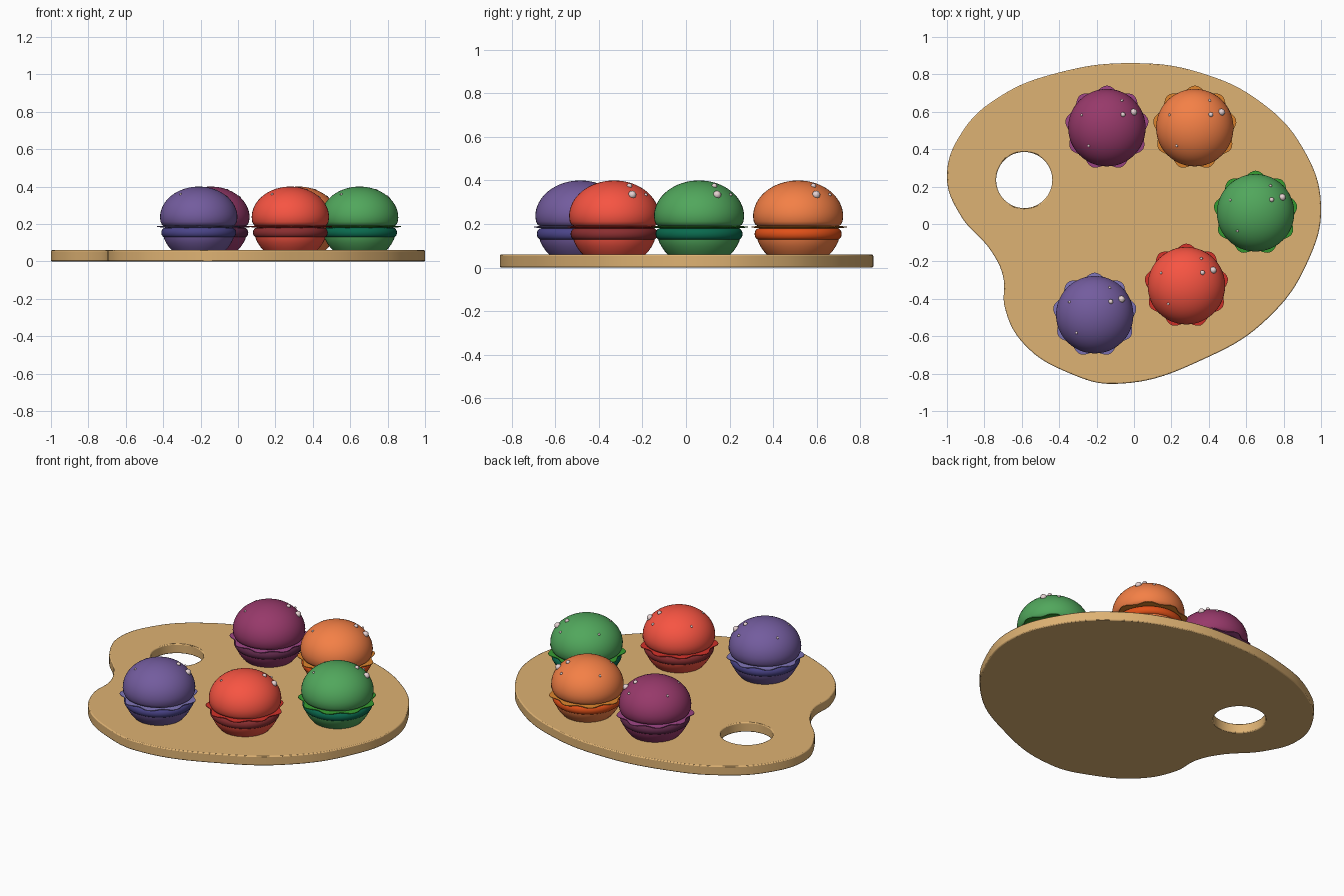
import bpy, bmesh
from math import sin, cos, pi, sqrt, radians

if "Cube" in bpy.data.objects:
    bpy.data.objects.remove(bpy.data.objects["Cube"])


def material(name, hexcol):
    rgb = [int(hexcol[i:i + 2], 16) / 255 for i in (0, 2, 4)]
    lin = [((c + 0.055) / 1.055) ** 2.4 if c > 0.04 else c / 12.92 for c in rgb]
    m = bpy.data.materials.new(name)
    m.diffuse_color = (*lin, 1)
    m.use_nodes = True
    m.node_tree.nodes["Principled BSDF"].inputs["Base Color"].default_value = m.diffuse_color
    return m


def smooth(ob, angle=35):
    bpy.ops.object.select_all(action='DESELECT')
    ob.select_set(True)
    bpy.context.view_layer.objects.active = ob
    bpy.ops.object.shade_smooth_by_angle(angle=radians(angle))


def finish(bm, name, mat, loc):
    bmesh.ops.remove_doubles(bm, verts=bm.verts, dist=1e-5)
    bmesh.ops.recalc_face_normals(bm, faces=bm.faces)
    me = bpy.data.meshes.new(name)
    bm.to_mesh(me)
    bm.free()
    ob = bpy.data.objects.new(name, me)
    bpy.context.collection.objects.link(ob)
    ob.location = loc
    me.materials.append(mat)
    smooth(ob)
    return ob


def lathe(name, profile, mat, loc, n=48, wave=lambda a, r: r):
    """Revolve (r, z) points about z; wave may vary the radius by angle."""
    bm = bmesh.new()
    rings = [[bm.verts.new((wave(2 * pi * i / n, r) * cos(2 * pi * i / n),
                            wave(2 * pi * i / n, r) * sin(2 * pi * i / n), z))
              for i in range(n)] if r > 0 else [bm.verts.new((0, 0, z))]
             for r, z in profile]
    for a, b in zip(rings, rings[1:]):
        for i in range(n):
            j = (i + 1) % n
            if len(a) == 1:
                bm.faces.new((a[0], b[i], b[j]))
            elif len(b) == 1:
                bm.faces.new((a[i], a[j], b[0]))
            else:
                bm.faces.new((a[i], a[j], b[j], b[i]))
    return finish(bm, name, mat, loc)


# Palette board: smooth closed outline with a thumb hole
outline = [(0, .86), (.35, .81), (.68, .65), (.90, .41), (1, .10), (.925, -.21),
           (.72, -.50), (.40, -.71), (-.10, -.855), (-.34, -.80), (-.59, -.64),
           (-.69, -.45), (-.70, -.28), (-.76, -.15), (-.93, .05), (-1, .25),
           (-.92, .49), (-.72, .68), (-.40, .81)]
cu = bpy.data.curves.new("palette_board", 'CURVE')
cu.dimensions, cu.fill_mode, cu.extrude = '2D', 'BOTH', 0.03
sp = cu.splines.new('BEZIER')
sp.bezier_points.add(len(outline) - 1)
sp.use_cyclic_u, sp.resolution_u = True, 8
for p, (x, y) in zip(sp.bezier_points, outline):
    p.co = (x, y, 0)
    p.handle_left_type = p.handle_right_type = 'AUTO'
hole = cu.splines.new('POLY')
hole.points.add(63)
hole.use_cyclic_u = True
for i, p in enumerate(hole.points):
    a = 2 * pi * i / 64
    p.co = (-.587 + .15 * cos(a), .235 + .15 * sin(a), 0, 1)
tmp = bpy.data.objects.new("outline_curve", cu)
bpy.context.collection.objects.link(tmp)
bpy.context.view_layer.update()
me = bpy.data.meshes.new_from_object(tmp.evaluated_get(bpy.context.evaluated_depsgraph_get()))
bm = bmesh.new()
bm.from_mesh(me)
bpy.data.objects.remove(tmp)
board = finish(bm, "palette_board", material("wood", "DEB273"), (0, 0, .03))
bev = board.modifiers.new("edge", 'BEVEL')
bev.width, bev.segments, bev.use_clamp_overlap = .006, 2, False
bev.limit_method, bev.angle_limit = 'ANGLE', radians(60)

# Burger profiles
RD, HD, ZD = .207, .165, .235
dome = [(0, .19), (.185, .19), (.197, .197), (.204, .212)]
dome += [(RD * cos(t * pi / 32), ZD + HD * sin(t * pi / 32)) for t in range(16)] + [(0, ZD + HD)]
patty = [(0, .128), (.183, .128)]
patty += [(.180 + .020 * cos(t), .154 + .026 * sin(t)) for t in [(-.5 + k / 8) * pi for k in range(9)]]
patty += [(0, .18)]
base = [(0, .058), (.142, .058), (.158, .075), (.173, .097), (.184, .118), (.187, .13), (0, .13)]
leaf = [(0, .179), (.17, .179), (.212, .184), (.212, .188), (.17, .193), (0, .193)]
seeds = [(.143, .083, .019), (.086, .07, .013), (.08, .145, .008),
         (-.135, .068, .007), (-.097, -.097, .007)]


def frill(a, r):
    return r + (.013 * cos(9 * (a - pi / 2)) if r > .2 else 0)


# name, x, y, bun, leaf, patty
burgers = [("purple", -.21, -.485, "735C9E", "7D73B4", "4A4488"),
           ("red", .28, -.33, "F75442", "D03028", "8A2E30"),
           ("green", .65, .06, "51A75C", "359A30", "0A6A4E"),
           ("orange", .325, .515, "F48046", "D9822C", "E05018"),
           ("plum", -.145, .515, "97396A", "9A4482", "622A4C")]
seed_mat = material("seed", "E6D2D2")
for n, x, y, c_bun, c_leaf, c_patty in burgers:
    bun = material(n + "_bun", c_bun)
    lathe(n + "_bottom_bun", base, bun, (x, y, 0))
    lathe(n + "_patty", patty, material(n + "_patty", c_patty), (x, y, 0))
    lathe(n + "_lettuce", leaf, material(n + "_lettuce", c_leaf), (x, y, 0), 108, frill)
    lathe(n + "_top_bun", dome, bun, (x, y, 0))
    # Seeds sit on the dome surface
    bm = bmesh.new()
    for sx, sy, r in seeds:
        z = ZD + HD * sqrt(1 - (sx * sx + sy * sy) / RD ** 2)
        new = bmesh.ops.create_icosphere(bm, subdivisions=2, radius=r)["verts"]
        bmesh.ops.translate(bm, verts=new, vec=(sx, sy, z))
    finish(bm, n + "_seeds", seed_mat, (x, y, 0))
